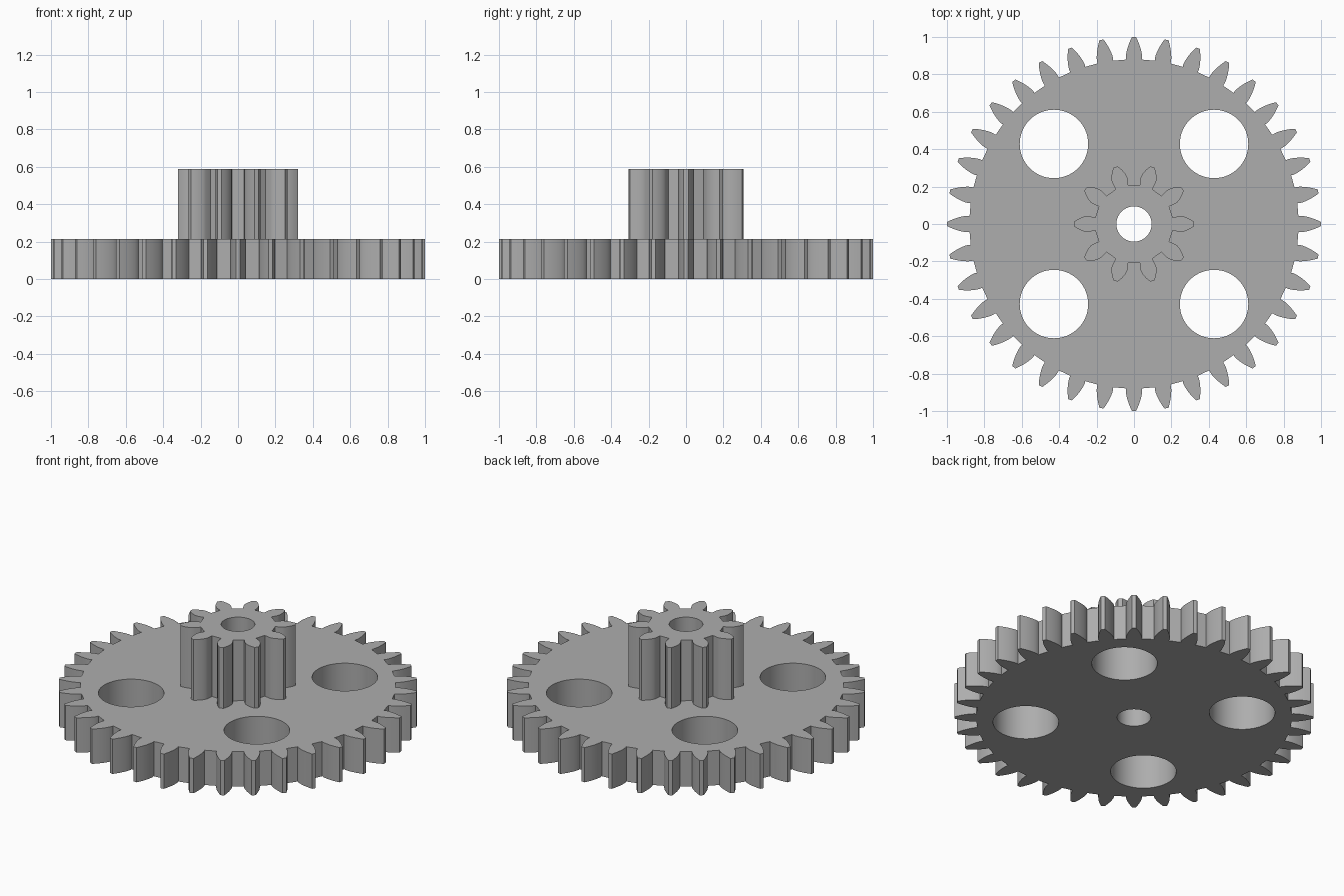
import bpy, bmesh, math
from mathutils import Vector

if "Cube" in bpy.data.objects:
    bpy.data.objects.remove(bpy.data.objects["Cube"])

MODULE = 2 / 38
PRESSURE = math.radians(20)

grey = bpy.data.materials.new("plain grey")
grey.use_nodes = True
colour = (0.42, 0.42, 0.42, 1)
grey.diffuse_color = colour
grey.node_tree.nodes["Principled BSDF"].inputs["Base Color"].default_value = colour


def polar(r, a, cx=0, cy=0):
    return Vector((cx + r * math.cos(a), cy + r * math.sin(a), 0))


def circle(r, cx=0, cy=0, n=64):
    return [polar(r, 2 * math.pi * i / n, cx, cy) for i in range(n)]


def gear_outline(teeth, tip, root, backlash):
    """Involute teeth with radial roots, the first one centred on +x."""
    pitch = MODULE * teeth / 2
    base = pitch * math.cos(PRESSURE)
    base_half = math.pi / (2 * teeth) + math.tan(PRESSURE) - PRESSURE - backlash
    flank = [(root, base_half * 0.97)]
    start = max(base, root + 0.004)
    for i in range(7):
        r = start + (tip - start) * i / 6
        t = math.acos(base / r)
        flank.append((r, base_half - (math.tan(t) - t)))
    tooth = [(r, -a) for r, a in flank] + [(r, a) for r, a in reversed(flank)]
    return [polar(r, a + 2 * math.pi * k / teeth)
            for k in range(teeth) for r, a in tooth]


def plate(name, loops, z0, z1):
    """Fill an outline with holes and extrude it upwards."""
    bm = bmesh.new()
    for loop in loops:
        vs = [bm.verts.new(p + Vector((0, 0, z0))) for p in loop]
        for a, b in zip(vs, vs[1:] + vs[:1]):
            bm.edges.new((a, b))
    bmesh.ops.triangle_fill(bm, use_beauty=True, edges=bm.edges[:], normal=(0, 0, 1))
    top = bmesh.ops.extrude_face_region(bm, geom=bm.faces[:], use_keep_orig=True)
    verts = [g for g in top["geom"] if isinstance(g, bmesh.types.BMVert)]
    bmesh.ops.translate(bm, verts=verts, vec=(0, 0, z1 - z0))
    bmesh.ops.recalc_face_normals(bm, faces=bm.faces[:])
    mesh = bpy.data.meshes.new(name)
    bm.to_mesh(mesh)
    bm.free()
    mesh.materials.append(grey)
    obj = bpy.data.objects.new(name, mesh)
    bpy.context.collection.objects.link(obj)
    bpy.ops.object.select_all(action="DESELECT")
    obj.select_set(True)
    bpy.context.view_layer.objects.active = obj
    bpy.ops.object.shade_smooth_by_angle(angle=math.radians(20))


# Large gear: centre bore and four round openings
bore = circle(0.094)
openings = [circle(0.183, x, y) for x in (-0.428, 0.428) for y in (-0.428, 0.428)]
plate("large_gear", [gear_outline(36, 1.0, 0.88, 0.009), bore] + openings, 0, 0.214)

# Small gear standing on the large one, sharing its bore
plate("small_gear", [gear_outline(10, 0.32, 0.21, 0), bore], 0.214, 0.588)
